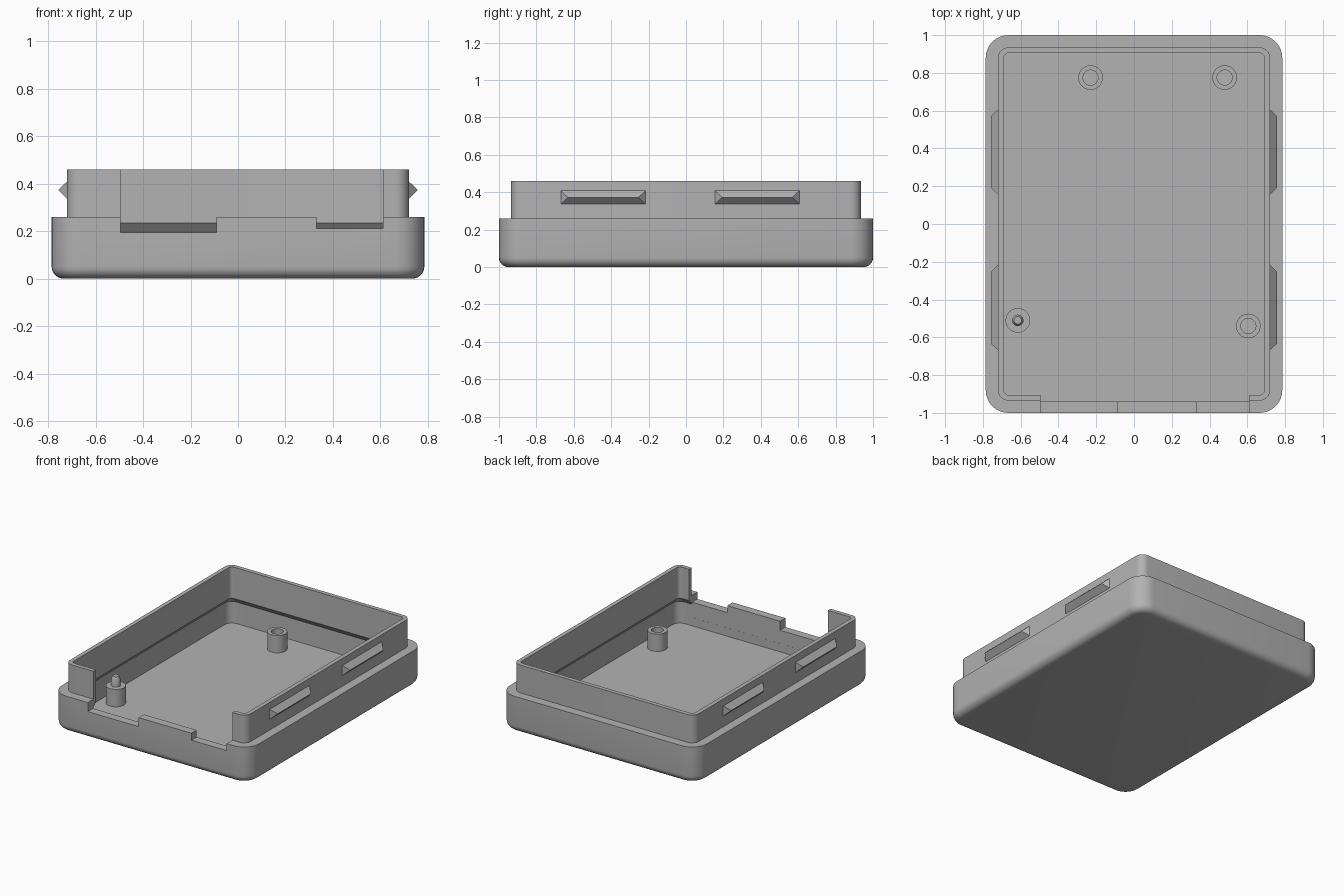
import bpy, bmesh, math

if "Cube" in bpy.data.objects:
    bpy.data.objects.remove(bpy.data.objects["Cube"])

grey = bpy.data.materials.new("light_grey")
grey.diffuse_color = (0.45, 0.45, 0.45, 1)
grey.use_nodes = True
grey.node_tree.nodes["Principled BSDF"].inputs["Base Color"].default_value = grey.diffuse_color


def make(name, bm, smooth=True):
    bmesh.ops.recalc_face_normals(bm, faces=bm.faces)
    mesh = bpy.data.meshes.new(name)
    bm.to_mesh(mesh)
    bm.free()
    ob = bpy.data.objects.new(name, mesh)
    bpy.context.collection.objects.link(ob)
    mesh.materials.append(grey)
    if smooth:
        smooth_edges(ob)
    return ob


def smooth_edges(ob):
    bpy.ops.object.select_all(action='DESELECT')
    ob.select_set(True)
    bpy.context.view_layer.objects.active = ob
    bpy.ops.object.shade_smooth_by_angle(angle=math.radians(30))


def skin(bm, rings):
    for a, b in zip(rings, rings[1:]):
        n = len(a)
        for i in range(n):
            bm.faces.new((a[i], a[(i + 1) % n], b[(i + 1) % n], b[i]))


def rounded_rect(inset, z, seg=8):
    hx, hy, r = 0.785 - inset, 1 - inset, 0.12 - inset
    pts = []
    for k, (sx, sy) in enumerate(((1, 1), (-1, 1), (-1, -1), (1, -1))):
        for i in range(seg + 1):
            a = math.pi / 2 * (k + i / seg)
            pts.append((sx * (hx - r) + r * math.cos(a),
                        sy * (hy - r) + r * math.sin(a), z))
    return pts


def box(name, x0, x1, y0, y1, z0, z1):
    bm = bmesh.new()
    bmesh.ops.create_cube(bm, size=1)
    for v in bm.verts:
        v.co = ((x0 + x1) / 2 + v.co.x * (x1 - x0),
                (y0 + y1) / 2 + v.co.y * (y1 - y0),
                (z0 + z1) / 2 + v.co.z * (z1 - z0))
    return make(name, bm, False)


# Tray: wall section as (inset, height), from the bottom edge round to the floor
fillet = [(0.05 * (1 - math.sin(t * math.pi / 12)), 0.05 * (1 - math.cos(t * math.pi / 12)))
          for t in range(7)]
section = fillet + [(0.0, 0.26), (0.065, 0.26), (0.065, 0.46), (0.095, 0.46),
                    (0.095, 0.235), (0.06, 0.195), (0.06, 0.04)]
bm = bmesh.new()
rings = [[bm.verts.new(p) for p in rounded_rect(d, z)] for d, z in section]
skin(bm, rings)
bm.faces.new(rings[0])
bm.faces.new(rings[-1])
tray = make("tray", bm, False)

# Front opening in the lip, and two port notches in the wall
for name, dims in (("lip_cutter", (-0.495, 0.61, -0.9405, -0.8, 0.1, 0.7)),
                   ("left_notch_cutter", (-0.495, -0.09, -1.2, -0.88, 0.195, 0.6)),
                   ("right_notch_cutter", (0.33, 0.61, -1.2, -0.88, 0.21, 0.6))):
    cutter = box(name, *dims)
    cutter.hide_render = True
    mod = tray.modifiers.new(name, 'BOOLEAN')
    mod.operation = 'DIFFERENCE'
    mod.solver = 'EXACT'
    mod.object = cutter
    bpy.context.view_layer.objects.active = tray
    bpy.ops.object.modifier_apply(modifier=name)
    bpy.data.objects.remove(cutter)
smooth_edges(tray)


# Standoff posts, turned from a profile of (radius, height)
def turned(name, x, y, profile, seg=32):
    bm = bmesh.new()
    rings = [[bm.verts.new((x + r * math.cos(2 * math.pi * i / seg),
                            y + r * math.sin(2 * math.pi * i / seg), z))
              for i in range(seg)] for r, z in profile]
    skin(bm, rings)
    bm.faces.new(rings[0])
    bm.faces.new(rings[-1])
    return make(name, bm)


hollow = [(0.065, 0.03), (0.065, 0.165), (0.04, 0.165), (0.04, 0.05)]
pinned = [(0.065, 0.03), (0.065, 0.165), (0.03, 0.165), (0.03, 0.215), (0.02, 0.235)]
turned("back_left_post", -0.23, 0.775, hollow)
turned("back_right_post", 0.48, 0.775, hollow)
turned("front_right_post", 0.605, -0.54, hollow)
turned("front_left_pin_post", -0.615, -0.51, pinned)

# Wedge-shaped snap clips on both sides of the lip
for side, s in (("left", -1), ("right", 1)):
    for place, y0, y1 in (("front", -0.67, -0.215), ("back", 0.155, 0.607)):
        bm = bmesh.new()
        base = [bm.verts.new((s * 0.719, y, z))
                for y, z in ((y0, 0.335), (y1, 0.335), (y1, 0.41), (y0, 0.41))]
        r0 = bm.verts.new((s * 0.758, y0 + 0.038, 0.373))
        r1 = bm.verts.new((s * 0.758, y1 - 0.038, 0.373))
        for f in (base, (base[0], base[1], r1, r0), (base[2], base[3], r0, r1),
                  (base[1], base[2], r1), (base[3], base[0], r0)):
            bm.faces.new(f)
        make(f"{side}_{place}_clip", bm, False)
